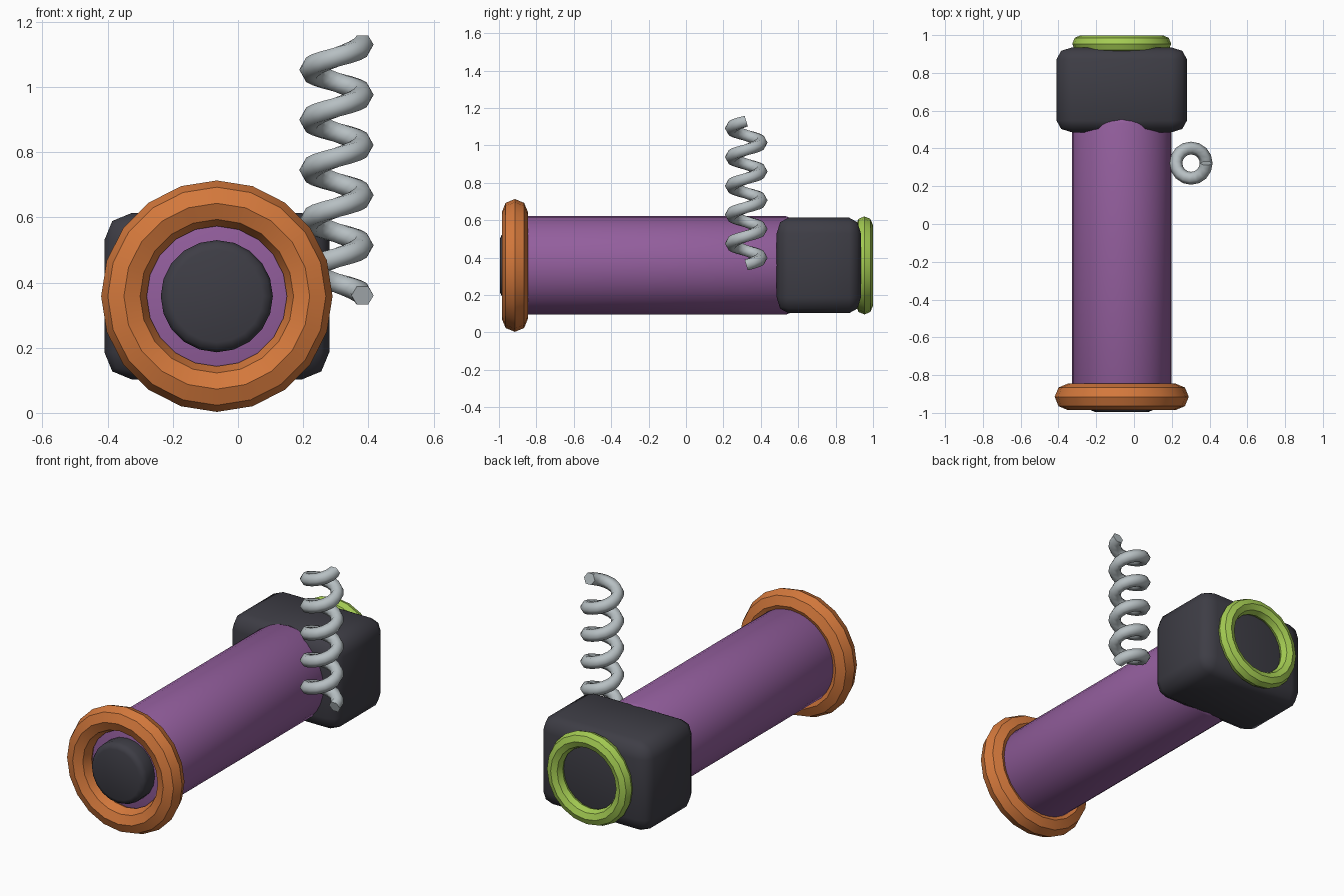
import bpy, bmesh, math
from mathutils import Vector, Matrix

if "Cube" in bpy.data.objects:
    bpy.data.objects.remove(bpy.data.objects["Cube"])

CX, CZ = -0.065, 0.358          # axis shared by the body parts
ALONG_Y = Matrix.Rotation(math.radians(90), 4, 'X')


def material(name, rgb):
    m = bpy.data.materials.new(name)
    m.diffuse_color = (*rgb, 1)
    m.use_nodes = True
    m.node_tree.nodes["Principled BSDF"].inputs["Base Color"].default_value = m.diffuse_color
    return m


purple = material("purple", (0.29, 0.112, 0.335))
orange = material("orange", (0.66, 0.19, 0.045))
green = material("lime_green", (0.37, 0.60, 0.085))
dark = material("charcoal", (0.048, 0.047, 0.06))
steel = material("pale_grey", (0.47, 0.52, 0.54))


def finish(name, bm, mat, angle):
    bmesh.ops.recalc_face_normals(bm, faces=bm.faces)
    me = bpy.data.meshes.new(name)
    bm.to_mesh(me)
    bm.free()
    ob = bpy.data.objects.new(name, me)
    bpy.context.collection.objects.link(ob)
    me.materials.append(mat)
    bpy.ops.object.select_all(action='DESELECT')
    ob.select_set(True)
    bpy.context.view_layer.objects.active = ob
    bpy.ops.object.shade_smooth_by_angle(angle=math.radians(angle))
    return ob


def sweep(bm, rings, closed):
    """Skin a list of vertex rings; cap the ends when open."""
    n, k = len(rings), len(rings[0])
    for i in range(n if closed else n - 1):
        a, b = rings[i], rings[(i + 1) % n]
        for j in range(k):
            bm.faces.new((a[j], a[(j + 1) % k], b[(j + 1) % k], b[j]))
    if not closed:
        bm.faces.new(rings[0])
        bm.faces.new(rings[-1])


def ring(name, y, major, minor, mat, segs=20, sides=8):
    bm = bmesh.new()
    rings = []
    for i in range(segs):
        a = math.tau * i / segs
        loop = []
        for j in range(sides):
            b = math.tau * j / sides
            r = major + minor * math.cos(b)
            loop.append(bm.verts.new((CX + r * math.sin(a), y + minor * math.sin(b),
                                      CZ + r * math.cos(a))))
        rings.append(loop)
    sweep(bm, rings, True)
    return finish(name, bm, mat, 30)


def barrel(name, y0, y1, radius, bevel, mat, segs):
    """Cylinder along y with rounded rims."""
    bm = bmesh.new()
    bmesh.ops.create_cone(bm, cap_ends=True, segments=segs, radius1=radius,
                          radius2=radius, depth=y1 - y0)
    rims = [e for e in bm.edges if abs(e.verts[0].co.z - e.verts[1].co.z) < 1e-5]
    bmesh.ops.bevel(bm, geom=rims, offset=bevel, segments=2, profile=0.5,
                    affect='EDGES')
    bm.transform(Matrix.Translation((CX, (y0 + y1) / 2, CZ)) @ ALONG_Y)
    return finish(name, bm, mat, 50)


# Main tube, front lens and the two rims
barrel("tube", -0.90, 0.56, 0.263, 0.025, purple, 32)
barrel("front_lens", -0.995, -0.85, 0.172, 0.03, dark, 20)
ring("front_rim", -0.915, 0.285, 0.07, orange)
ring("back_rim", 0.954, 0.217, 0.045, green)

# Rounded block at the back
bm = bmesh.new()
bmesh.ops.create_cube(bm, size=1)
bmesh.ops.scale(bm, vec=(0.69, 0.60, 0.51), verts=bm.verts)
bmesh.ops.bevel(bm, geom=bm.edges[:], offset=0.083, segments=2, profile=0.5,
                affect='EDGES')
bmesh.ops.scale(bm, vec=(1, 0.75, 1), verts=bm.verts)
bmesh.ops.translate(bm, vec=(CX, 0.71, CZ), verts=bm.verts)
finish("back_block", bm, dark, 60)

# Coil spring standing beside the tube
SX, SY, Z0, Z1 = 0.302, 0.322, 0.36, 1.13
COIL, WIRE, TURNS, STEPS, SIDES = 0.080, 0.034, 5, 16, 6
bm = bmesh.new()
rings = []
for i in range(TURNS * STEPS + 1):
    a = math.tau * i / STEPS
    out = Vector((math.cos(a), math.sin(a), 0))
    slope = (Z1 - Z0) / TURNS / math.tau
    tangent = Vector((-COIL * math.sin(a), COIL * math.cos(a), slope)).normalized()
    up = out.cross(tangent)
    c = Vector((SX, SY, Z0 + slope * a)) + out * COIL
    rings.append([bm.verts.new(c + WIRE * (out * math.cos(b) + up * math.sin(b)))
                  for b in (math.tau * j / SIDES for j in range(SIDES))])
sweep(bm, rings, False)
finish("coil_spring", bm, steel, 65)
